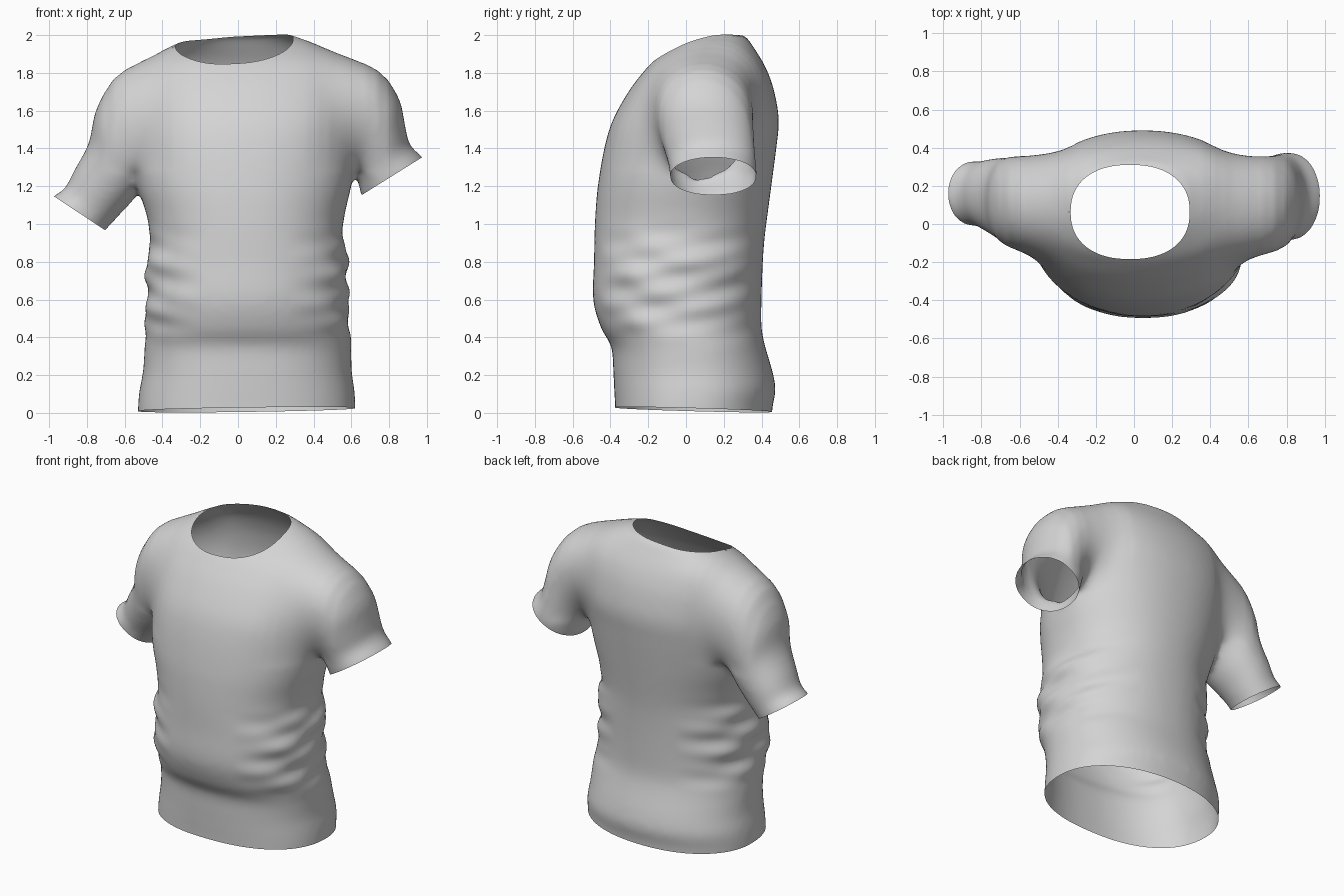
import bpy, bmesh, math
from mathutils import Vector
from mathutils.bvhtree import BVHTree

if "Cube" in bpy.data.objects:
    bpy.data.objects.remove(bpy.data.objects["Cube"])

# Torso sections: z, x0, x1, y0, y1
TORSO = [(-.06, -.53, .62, -.375, .455), (.03, -.53, .622, -.375, .457), (.12, -.522, .617, -.38, .475),
         (.22, -.503, .602, -.385, .458), (.35, -.495, .60, -.395, .42), (.45, -.49, .592, -.45, .40),
         (.6, -.485, .582, -.492, .40), (.8, -.483, .582, -.487, .407), (.93, -.465, .555, -.485, .417),
         (1.05, -.485, .565, -.48, .432), (1.2, -.53, .60, -.467, .452), (1.4, -.56, .63, -.433, .478),
         (1.55, -.57, .66, -.388, .492), (1.7, -.58, .68, -.305, .468), (1.8, -.57, .68, -.23, .435),
         (1.87, -.52, .62, -.165, .40), (1.94, -.37, .46, -.07, .355), (1.985, -.26, .325, .0, .325),
         (2.005, -.2, .28, .06, .30)]
# Sleeve sections: top x, top z, bottom x, bottom z, y0, y1
LEFT = [(-.30, 1.92, -.2, 1.40, -.14, .37), (-.60, 1.835, -.40, 1.29, -.17, .375),
        (-.745, 1.62, -.49, 1.21, -.14, .365), (-.79, 1.43, -.56, 1.12, -.09, .35),
        (-.87, 1.28, -.635, 1.04, -.04, .34), (-.92, 1.185, -.67, 1.0, -.015, .33),
        (-.98, 1.15, -.70, .965, -.01, .33)]
RIGHT = [(.38, 1.95, .3, 1.45, -.17, .37), (.70, 1.85, .47, 1.41, -.19, .37),
         (.845, 1.68, .56, 1.37, -.16, .365), (.885, 1.52, .61, 1.28, -.125, .37),
         (.91, 1.42, .64, 1.21, -.095, .375), (.978, 1.355, .65, 1.15, -.085, .375)]
N = 64


def refine(rows, steps=5):
    """Catmull-Rom interpolation between sections."""
    out = []
    for i in range(len(rows) - 1):
        p0, p1, p2 = rows[max(i - 1, 0)], rows[i], rows[i + 1]
        p3 = rows[min(i + 2, len(rows) - 1)]
        for k in range(steps):
            t = k / steps
            out.append([.5 * (2*b + (c - a)*t + (2*a - 5*b + 4*c - d)*t*t + (3*b - a - 3*c + d)*t**3)
                        for a, b, c, d in zip(p0, p1, p2, p3)])
    return out + [rows[-1]]


def ring(centre, u, v, front, back):
    """Rounded section with its own squareness at the front and the back."""
    pts = []
    for i in range(N):
        a = 2 * math.pi * i / N
        c, s = math.cos(a), math.sin(a)
        power = back if s > 0 else front
        pts.append(centre + u * math.copysign(abs(c) ** (2 / power), c)
                   + v * math.copysign(abs(s) ** (2 / power), s))
    return pts


def loft(bm, rings):
    vs = [[bm.verts.new(p) for p in r] for r in rings]
    for a, b in zip(vs, vs[1:]):
        for i in range(N):
            bm.faces.new((a[i], a[(i + 1) % N], b[(i + 1) % N], b[i]))
    bm.faces.new(vs[0][::-1])
    bm.faces.new(vs[-1])


def torso_ring(z, x0, x1, y0, y1):
    top = min(max((z - 1.5) / .3, 0), 1)
    front = 2.35 - .1 * min(max(z / .5, 0), 1) - .15 * top
    return ring(Vector(((x0 + x1) / 2, (y0 + y1) / 2, z)),
                Vector(((x1 - x0) / 2, 0, 0)), Vector((0, (y1 - y0) / 2, 0)), front, 2.15 - .05 * top)


def sleeve_ring(tx, tz, bx, bz, y0, y1):
    return ring(Vector(((tx + bx) / 2, (y0 + y1) / 2, (tz + bz) / 2)),
                Vector(((tx - bx) / 2, 0, (tz - bz) / 2)), Vector((0, (y1 - y0) / 2, 0)), 2.1, 2.1)


def cuff_plane(row):
    """Centre and outward direction of a sleeve opening."""
    tx, tz, bx, bz, y0, y1 = row
    n = Vector((tz - bz, 0, bx - tx)).normalized()
    if n.z > 0:
        n = -n
    return Vector(((tx + bx) / 2, (y0 + y1) / 2, (tz + bz) / 2)), n


# Closed torso and sleeves, fused into one skin
bm = bmesh.new()
loft(bm, [torso_ring(*r) for r in refine(TORSO)])
for rows in (LEFT, RIGHT):
    rings = [sleeve_ring(*r) for r in refine(rows)]
    n = cuff_plane(rows[-1])[1]
    rings.append([p + n * .045 for p in rings[-1]])
    loft(bm, rings)
bmesh.ops.recalc_face_normals(bm, faces=bm.faces)
mesh = bpy.data.meshes.new("shirt")
bm.to_mesh(mesh)
bm.free()
shirt = bpy.data.objects.new("shirt", mesh)
bpy.context.collection.objects.link(shirt)
mod = shirt.modifiers.new("fuse", 'REMESH')
mod.mode, mod.voxel_size = 'VOXEL', .018
fused = bpy.data.meshes.new_from_object(shirt.evaluated_get(bpy.context.evaluated_depsgraph_get()))
shirt.modifiers.clear()
shirt.data = fused

bm = bmesh.new()
bm.from_mesh(fused)


def soften(verts, times):
    for _ in range(times):
        bmesh.ops.smooth_vert(bm, verts=verts, factor=.5, use_axis_x=True, use_axis_y=True, use_axis_z=True)


# Blend the sleeves into the torso, most strongly along the seam
soften(bm.verts, 6)
for width, times in ((.21, 35), (.15, 45), (.09, 40)):
    soften([v for v in bm.verts if v.co.z > 1.27 and abs(abs(v.co.x - .04) - .54) < width], times)
soften(bm.verts, 3)

# Cloth folds along the sides of the waist
bm.normal_update()
moves = []
for v in bm.verts:
    x, y, z = v.co
    side = min(max((abs(x - .05) - .22) / .25, 0), 1)
    fade = math.exp(-((z - .68) / .26) ** 4)
    wave = math.sin(27 * z + 3 * math.sin(4 * y + x) + 5 * abs(x)) + .6 * math.sin(47 * z - 11 * y + 3 * x)
    moves.append((v, v.normal * (.008 * side * fade * wave)))
for v, d in moves:
    v.co += d


def slice_off(centre, normal, pick):
    faces = [f for f in bm.faces if pick(f.calc_center_median())]
    geom = set(faces)
    for f in faces:
        geom.update(f.edges)
        geom.update(f.verts)
    bmesh.ops.bisect_plane(bm, geom=list(geom), plane_co=centre, plane_no=normal, clear_outer=True)


# Hem and sleeve openings
slice_off(Vector((.045, 0, .018)), Vector((.014, -.028, -1)), lambda c: c.z < .2)
for rows in (LEFT, RIGHT):
    centre, n = cuff_plane(rows[-1])
    slice_off(centre, n, lambda c: (c - centre).length < .245 and (c - centre).dot(n) > -.05
              and abs(c.x) > .635)

# Neck opening, trimmed to a rounded outline seen from above
NX, NY, NA, NB = -.02, .063, .312, .247
tree = BVHTree.FromBMesh(bm)


def neck(co):
    return (abs((co.x - NX) / NA) ** 2.3 + abs((co.y - NY) / NB) ** 2.3) ** (1 / 2.3)


bmesh.ops.delete(bm, geom=[v for v in bm.verts if v.co.z > 1.7 and neck(v.co) < 1], context='VERTS')
for v in bm.verts:
    if v.is_boundary and v.co.z > 1.7:
        k = neck(v.co)
        x, y = NX + (v.co.x - NX) / k, NY + (v.co.y - NY) / k
        hit = tree.ray_cast(Vector((x, y, 3)), Vector((0, 0, -1)))[0]
        v.co = hit if hit else v.co

for f in bm.faces:
    f.smooth = True
bm.to_mesh(fused)
bm.free()

cloth = bpy.data.materials.new("light grey cloth")
cloth.diffuse_color = (.66, .66, .66, 1)
cloth.use_nodes = True
cloth.node_tree.nodes["Principled BSDF"].inputs["Base Color"].default_value = cloth.diffuse_color
fused.materials.clear()
fused.materials.append(cloth)
